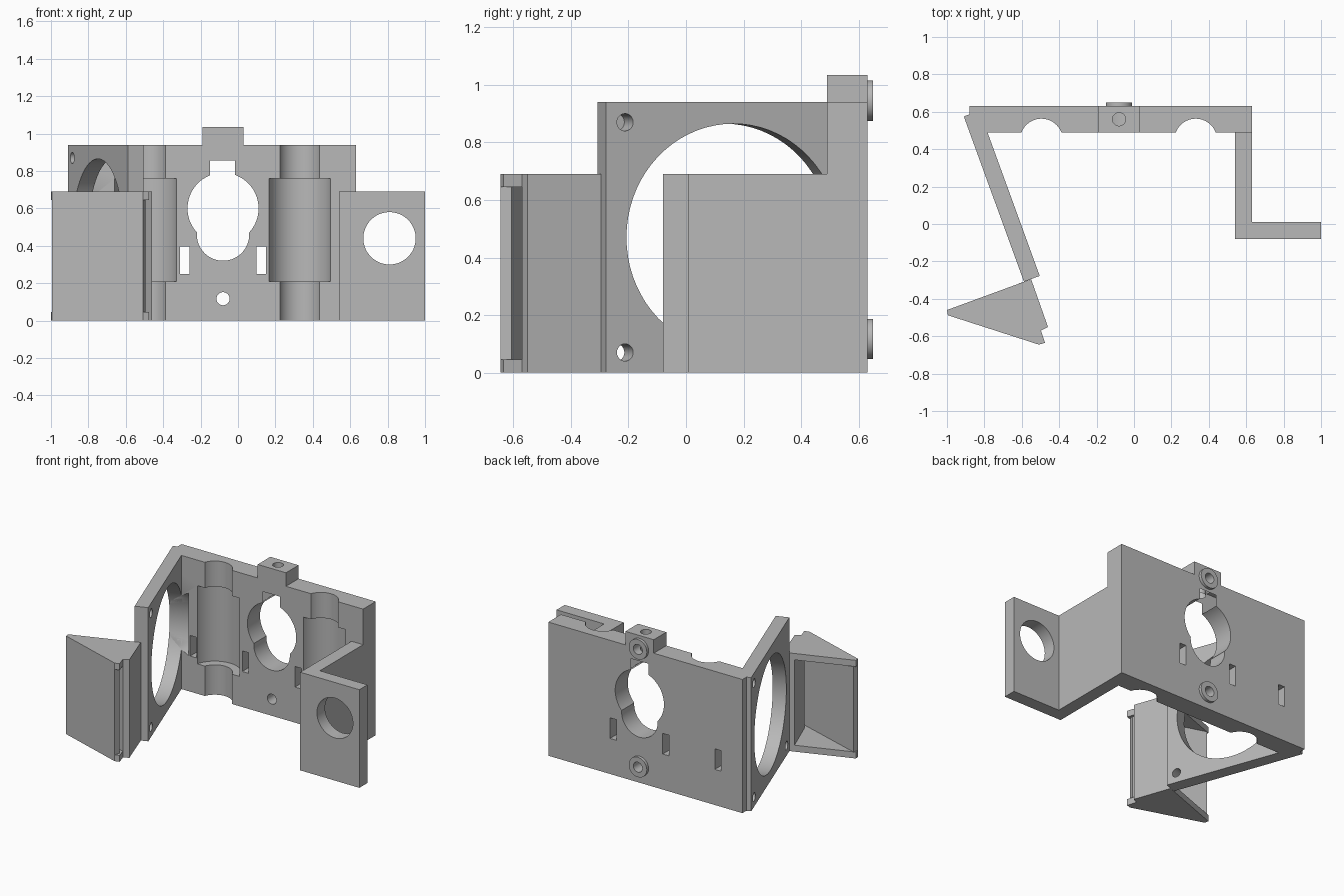
import bpy
from math import radians, pi
from mathutils import Matrix, Vector

cube = bpy.data.objects.get("Cube")
if cube:
    bpy.data.objects.remove(cube, do_unlink=True)

grey = bpy.data.materials.new("plain_grey")
grey.use_nodes = True
grey.diffuse_color = (0.48, 0.48, 0.48, 1)
grey.node_tree.nodes["Principled BSDF"].inputs["Base Color"].default_value = grey.diffuse_color


def prism(name, points, low, high, axis="Z"):
    """Extrude a plan (x, y) upward, or a front profile (x, z) along y."""
    def place(a, b, h):
        return (a, b, h) if axis == "Z" else (a, h, b)
    n = len(points)
    verts = [place(a, b, h) for h in (low, high) for a, b in points]
    faces = [list(range(n)), list(range(n, 2 * n))]
    faces += [[i, (i + 1) % n, n + (i + 1) % n, n + i] for i in range(n)]
    mesh = bpy.data.meshes.new(name)
    mesh.from_pydata(verts, [], faces)
    obj = bpy.data.objects.new(name, mesh)
    bpy.context.collection.objects.link(obj)
    obj.data.materials.append(grey)
    bpy.ops.object.select_all(action="DESELECT")
    obj.select_set(True)
    bpy.context.view_layer.objects.active = obj
    bpy.ops.object.mode_set(mode="EDIT")
    bpy.ops.mesh.select_all(action="SELECT")
    bpy.ops.mesh.normals_make_consistent(inside=False)
    bpy.ops.object.mode_set(mode="OBJECT")
    return obj


def box(x0, x1, y0, y1, z0, z1):
    return prism("cutter", [(x0, y0), (x1, y0), (x1, y1), (x0, y1)], z0, z1)


def rod(start, end, radius):
    """Cylinder between two points."""
    a, b = Vector(start), Vector(end)
    bpy.ops.mesh.primitive_cylinder_add(vertices=72, radius=radius, depth=(b - a).length)
    obj = bpy.context.object
    obj.data.transform(Matrix.Translation((a + b) / 2)
                       @ (b - a).to_track_quat("Z", "Y").to_matrix().to_4x4())
    obj.data.materials.append(grey)
    return obj


def combine(target, tool, operation="DIFFERENCE"):
    tool.hide_render = True
    mod = target.modifiers.new("shape", "BOOLEAN")
    mod.operation, mod.solver, mod.object = operation, "EXACT", tool
    bpy.ops.object.select_all(action="DESELECT")
    bpy.context.view_layer.objects.active = target
    target.select_set(True)
    bpy.ops.object.modifier_apply(modifier=mod.name)
    bpy.data.objects.remove(tool, do_unlink=True)


# Back plate with raised tab
MID = -0.08
TOP = 0.94
back = prism("back_plate", [(-0.88, 0), (0.63, 0), (0.63, TOP), (0.03, TOP), (0.03, 1.035),
                            (-0.19, 1.035), (-0.19, TOP), (-0.88, TOP)], 0.49, 0.63, "Y")

# Screw bosses on the rear
for z, depth in ((0.117, 0.4), (0.945, 0.56)):
    combine(back, rod((MID, 0.6, z), (MID, 0.65, z), 0.07), "UNION")
    combine(back, rod((MID, depth, z), (MID, 0.7, z), 0.035))
combine(back, rod((MID, 0.56, 0.8), (MID, 0.56, 1.1), 0.035))

# Keyhole opening
combine(back, rod((MID, 0.4, 0.6), (MID, 0.7, 0.6), 0.19))
combine(back, rod((MID, 0.4, 0.46), (MID, 0.7, 0.46), 0.14))
combine(back, box(-0.15, -0.015, 0.4, 0.7, 0.6, 0.855))

# Strap slots
for x in (-0.69, -0.285, 0.125):
    combine(back, box(x - 0.025, x + 0.025, 0.4, 0.7, 0.25, 0.395))

# Stepped round grooves
for x in (-0.495, 0.33):
    combine(back, rod((x, 0.449, -0.1), (x, 0.449, 1.1), 0.114))
    combine(back, rod((x, 0.449, 0.21), (x, 0.449, 0.76), 0.17))

# Slanted square plate: origin at its outer rear corner
corner = Vector((-0.91, 0.575, 0))
turn = Matrix.Rotation(radians(20), 3, "Z")
across = turn @ Vector((1, 0, 0))
along = turn @ Vector((0, -1, 0))


def slant(s, t, z=0):
    return corner + along * s + across * t + Vector((0, 0, z))


slanted = prism("slanted_plate", [slant(s, t).xy for s, t in
                                  ((0, 0), (TOP, 0), (TOP, 0.09), (0, 0.09))], 0, TOP)
for part in (back, slanted):
    combine(part, rod(slant(0.47, -0.1, 0.47), slant(0.47, 0.14, 0.47), 0.395))
for s in (0.07, 0.87):
    for z in (0.07, 0.87):
        for part in (back, slanted):
            combine(part, rod(slant(s, -0.1, z), slant(s, 0.1, z), 0.03))

# Side bracket with round hole in its foot
bracket = prism("side_bracket", [(0.54, 0.495), (0.54, -0.08), (1, -0.08), (1, 0.01),
                                 (0.63, 0.01), (0.63, 0.495)], 0, 0.69)
combine(bracket, rod((0.81, -0.2, 0.44), (0.81, 0.1, 0.44), 0.14))

# Hollow wedge duct: end plates and two walls, open at the rear
tip_rear, tip_front = (-1, -0.46), (-0.995, -0.488)
outline = [tip_rear, tip_front, (-0.508, -0.645), (-0.476, -0.635),
           (-0.497, -0.57), (-0.46, -0.55), (-0.55, -0.295)]
for name, z0, z1 in (("duct_floor", 0, 0.045), ("duct_roof", 0.645, 0.69)):
    prism(name, outline, z0, z1)
prism("duct_front_wall", [tip_front, (-0.508, -0.645), (-0.495, -0.607), (-0.985, -0.453)], 0.04, 0.65)
prism("duct_side_wall", [(-0.55, -0.295), (-0.46, -0.55), (-0.497, -0.57), (-0.525, -0.565),
                         (-0.62, -0.32)], 0.04, 0.65)

# Smooth the round surfaces, keep edges crisp
for obj in bpy.context.scene.objects:
    if obj.type == "MESH":
        obj.hide_render = False
        bpy.ops.object.select_all(action="DESELECT")
        obj.select_set(True)
        bpy.context.view_layer.objects.active = obj
        bpy.ops.object.shade_smooth_by_angle(angle=pi / 6)
